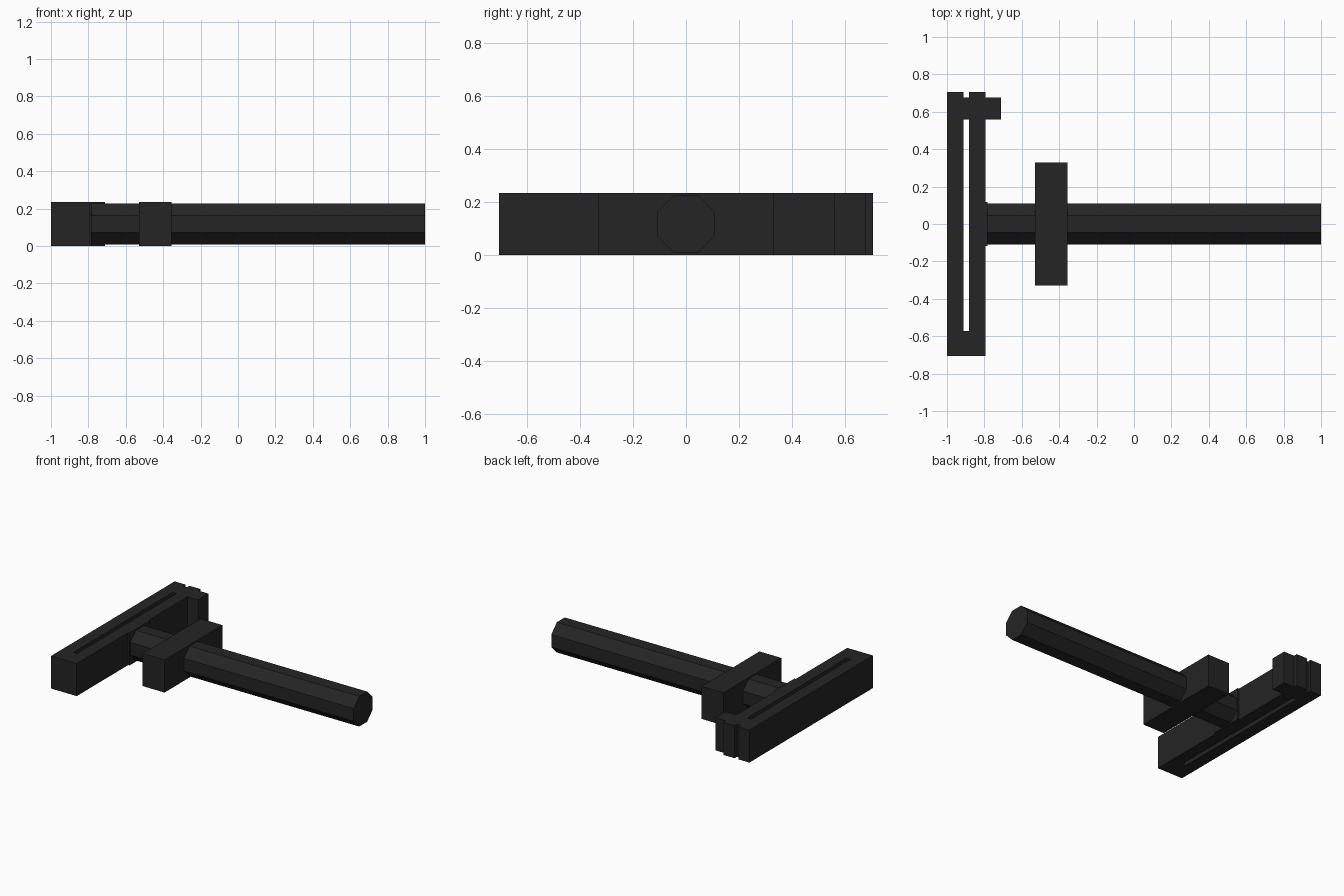
import bpy, bmesh, math

if "Cube" in bpy.data.objects:
    bpy.data.objects.remove(bpy.data.objects["Cube"])

H = 0.235  # common thickness

dark = bpy.data.materials.new("dark_grey")
dark.diffuse_color = (0.018, 0.018, 0.018, 1)
dark.use_nodes = True
dark.node_tree.nodes["Principled BSDF"].inputs["Base Color"].default_value = dark.diffuse_color


def finish(name, bm):
    bmesh.ops.recalc_face_normals(bm, faces=bm.faces)
    mesh = bpy.data.meshes.new(name)
    bm.to_mesh(mesh)
    bm.free()
    mesh.materials.append(dark)
    obj = bpy.data.objects.new(name, mesh)
    bpy.context.collection.objects.link(obj)
    return obj


def prism(name, outline):
    """Extrude a plan outline from z = 0 up to the common thickness."""
    bm = bmesh.new()
    face = bm.faces.new([bm.verts.new((x, y, 0)) for x, y in outline])
    top = bmesh.ops.extrude_face_region(bm, geom=[face])["geom"]
    verts = [v for v in top if isinstance(v, bmesh.types.BMVert)]
    bmesh.ops.translate(bm, verts=verts, vec=(0, 0, H))
    return finish(name, bm)


def block(name, x0, x1, y0, y1):
    return prism(name, [(x0, y0), (x1, y0), (x1, y1), (x0, y1)])


# Long head: two bars joined at one end, with a narrow slot between them
prism("slotted_head", [(-1, -0.705), (-0.795, -0.705), (-0.795, 0.705), (-0.882, 0.705),
                       (-0.882, -0.572), (-0.912, -0.572), (-0.912, 0.705), (-1, 0.705)])

# Latch closing the open end of the slot and sticking out inward
block("latch", -0.912, -0.71, 0.56, 0.677)

# Square mounting plate between head and shaft
block("mounting_plate", -0.8, -0.784, -0.118, 0.118)

# Cross block around the shaft
block("cross_block", -0.53, -0.356, -0.33, 0.33)

# Octagonal shaft with flats facing up, down and sideways
bm = bmesh.new()
apothem = 0.109
radius = apothem / math.cos(math.pi / 8)
ring = []
for i in range(8):
    a = math.pi / 8 + i * math.pi / 4
    ring.append(bm.verts.new((-0.79, radius * math.cos(a), H / 2 + radius * math.sin(a))))
cap = bm.faces.new(ring)
ext = bmesh.ops.extrude_face_region(bm, geom=[cap])["geom"]
bmesh.ops.translate(bm, verts=[v for v in ext if isinstance(v, bmesh.types.BMVert)],
                    vec=(1.79, 0, 0))
finish("octagonal_shaft", bm)
